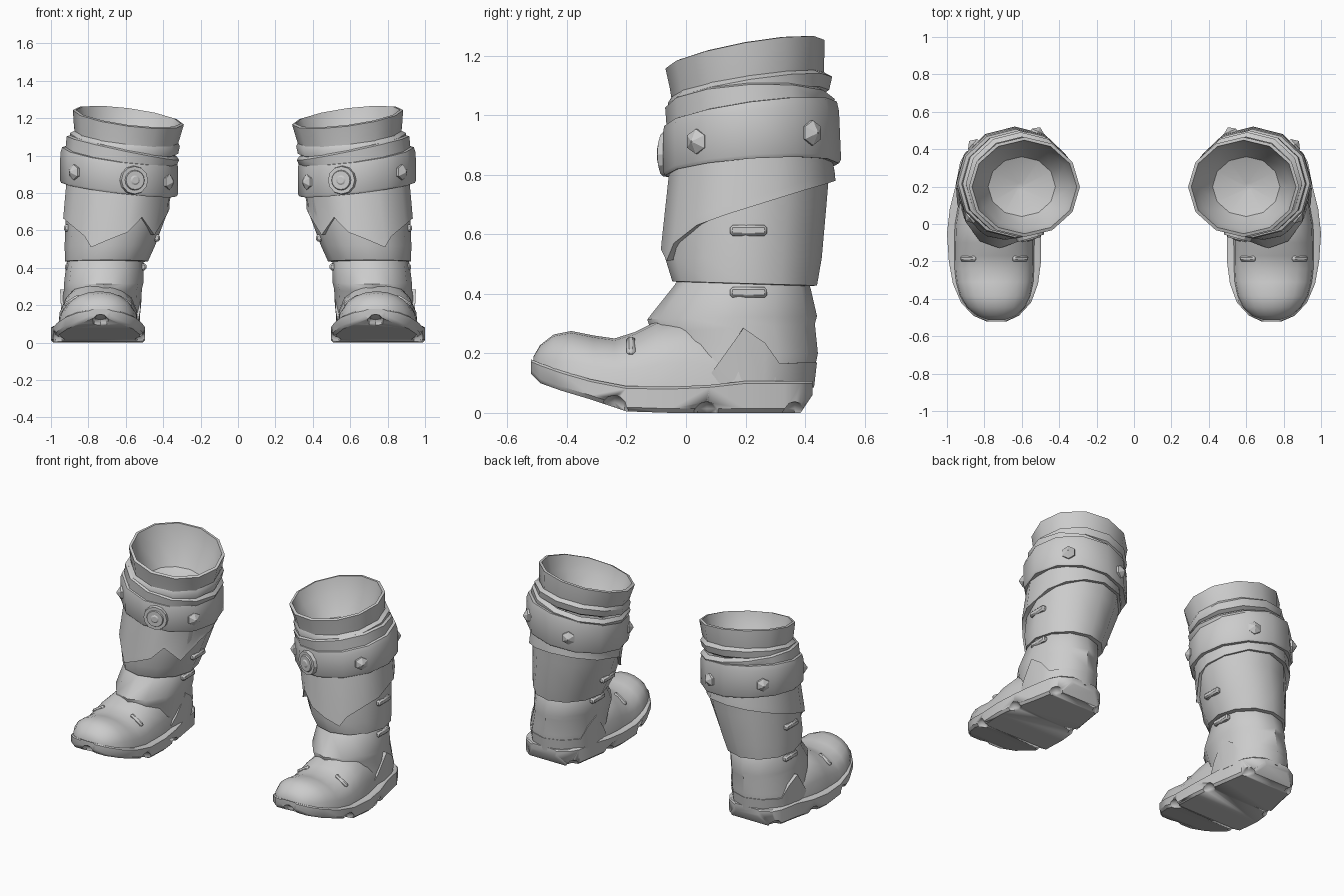
import bpy, bmesh
from math import sin, cos, radians, pi
from mathutils import Matrix, Vector


def finish(bm, name, angle=38, mirror=True):
    bmesh.ops.recalc_face_normals(bm, faces=bm.faces)
    me = bpy.data.meshes.new(name)
    bm.to_mesh(me)
    bm.free()
    me.shade_smooth()
    me.set_sharp_from_angle(angle=radians(angle))
    ob = bpy.data.objects.new(name, me)
    bpy.context.collection.objects.link(ob)
    if mirror:
        m = ob.modifiers.new("pair", 'MIRROR')
        m.use_mirror_merge = False
    return ob


def loft(name, rings, cap=(False, False), angle=38, mirror=True):
    """Skin a list of closed point rings."""
    bm = bmesh.new()
    rows = [[bm.verts.new(p) for p in r] for r in rings]
    for a, b in zip(rows, rows[1:]):
        for i in range(len(a)):
            j = (i + 1) % len(a)
            bm.faces.new((a[i], a[j], b[j], b[i]))
    if cap[0]:
        bm.faces.new(rows[0])
    if cap[1]:
        bm.faces.new(rows[-1])
    return finish(bm, name, angle, mirror)


def ring(z, cx, cy, rx, ry, sx=0, sy=0, angles=None):
    """Ellipse ring; sx and sy tilt it sideways and lengthwise."""
    pts = []
    for t in angles or range(0, 360, 30):
        dx, dy = rx * cos(radians(t)), ry * sin(radians(t))
        pts.append((cx + dx, cy + dy, z + sx * dx + sy * dy))
    return pts


def tube(name, specs, cap=(False, False)):
    return loft(name, [ring(*s) for s in specs], cap)


# upper cuff with the bowl inside it
tube("top_cuff", [
    (1.07, .60, .205, .27, .25, .12, .15),
    (1.12, .595, .205, .282, .259, .12, .12),
    (1.205, .586, .198, .297, .267, .13, .18),
    (1.209, .586, .198, .28, .25, .13, .18),
    (1.12, .59, .20, .25, .23, .12, .15),
    (1.00, .60, .20, .18, .16, .06, .08),
    (.95, .61, .20, .02, .02)], (False, True))

# slouched folds below the cuff
tube("upper_fold", [
    (1.105, .60, .21, .275, .255, .10, .15),
    (1.085, .605, .215, .294, .276, .12, .16),
    (1.045, .61, .213, .29, .268, .12, .15),
    (1.03, .61, .21, .26, .24, .12, .14)])
tube("lower_fold", [
    (1.055, .61, .21, .28, .26, .20, .06),
    (1.04, .615, .215, .301, .285, .21, .05),
    (.99, .625, .215, .298, .28, .14, .12),
    (.96, .625, .215, .27, .25, .12, .12)])

# wide belt
tube("belt", [
    (1.01, .63, .215, .28, .26, .13, .14),
    (1.005, .633, .217, .307, .29, .13, .14),
    (.975, .635, .218, .315, .296, .13, .13),
    (.83, .637, .222, .315, .299, .12, .07),
    (.818, .637, .222, .308, .292, .12, .07),
    (.825, .64, .215, .26, .25, .12, .07)])

# shin
tube("shin", [
    (.86, .63, .215, .285, .27),
    (.70, .648, .208, .272, .264),
    (.52, .685, .193, .242, .263),
    (.435, .703, .197, .222, .243, 0, -.03),
    (.43, .703, .195, .19, .20, 0, -.03)])

# ragged flap over the shin: hem angle and height pairs
hem = [(-68, .51), (-58, .57), (-36, .63), (-15, .665), (20, .72), (42, .75),
       (65, .77), (90, .78), (120, .77), (150, .74), (175, .72), (192, .69),
       (215, .575), (239, .67), (253, .59), (273, .55)]


def hem_ring(grow, lift=0):
    pts = []
    for t, z in hem:
        k = (.82 - z) / .3
        a = radians(t)
        pts.append((.637 + .045 * k + (.29 - .022 * k) * grow * cos(a),
                    .215 - .018 * k + (.285 - .008 * k) * grow * sin(a), z + lift))
    return pts


angs = [t for t, z in hem]
loft("ragged_flap", [ring(.86, .637, .217, .288, .27, .1, .06, angs),
                     hem_ring(1.01, .03), hem_ring(1.02), hem_ring(.9, .005)])

# ankle cover
tube("ankle", [
    (.46, .71, .19, .19, .21),
    (.425, .71, .19, .207, .228, 0, -.02),
    (.32, .718, .155, .212, .285, 0, .02),
    (.285, .722, .158, .208, .275, 0, .05),
    (.20, .73, .178, .212, .265),
    (.09, .738, .175, .208, .245)])

# vamp and rounded toe: y, centre x, half width, base z, top z
foot = [(-.512, .735, .055, .15, .19), (-.49, .735, .11, .13, .228),
        (-.445, .738, .16, .11, .263), (-.385, .742, .192, .10, .275),
        (-.31, .745, .21, .085, .26), (-.24, .747, .216, .07, .25),
        (-.17, .747, .217, .06, .272), (-.10, .747, .217, .06, .308),
        (0, .745, .215, .06, .33), (.12, .74, .20, .06, .29)]
loft("toe_upper", [[(cx + w * cos(pi * i / 10), y,
                     zb + (zt - zb) * abs(sin(pi * i / 10)) ** .75)
                    for i in range(11)] for y, cx, w, zb, zt in foot], (True, True))

# sole: y, inner x, outer x, bottom z, top z
sole_st = [(-.52, .68, .79, .13, .18), (-.49, .615, .86, .10, .167),
           (-.42, .55, .925, .075, .142), (-.32, .513, .968, .045, .113),
           (-.2, .497, .99, .005, .09), (-.05, .497, 1.0, 0, .088),
           (.08, .51, .985, 0, .094), (.2, .53, .955, 0, .107),
           (.33, .55, .93, 0, .107), (.385, .585, .9, 0, .107),
           (.425, .65, .83, .06, .107)]
sole = loft("sole", [[(l + .014, y, zb), (l, y, zb + .014), (l, y, zt - .008), (l + .012, y, zt),
                      (r - .012, y, zt), (r, y, zt - .008), (r, y, zb + .014), (r - .014, y, zb)]
                     for y, l, r, zb, zt in sole_st], (True, True), 35, False)

# tread notches cut into the sole edge
bm = bmesh.new()
for x, y, z in [(.975, -.24, .012), (.985, .07, -.01), (.91, .365, -.01), (.505, -.24, .012),
                (.51, .07, -.01), (.57, .365, -.01), (.735, -.515, .105)]:
    bmesh.ops.create_uvsphere(bm, u_segments=8, v_segments=6, radius=.048,
                              matrix=Matrix.Translation((x, y, z)))
cutter = finish(bm, "notch_cutter", mirror=False)
cutter.hide_render = True
cutter.hide_set(True)
cut = sole.modifiers.new("notches", 'BOOLEAN')
cut.operation = 'DIFFERENCE'
cut.object = cutter
sole.modifiers.new("pair", 'MIRROR').use_mirror_merge = False


# belt hardware
def on_belt(deg):
    a = radians(deg)
    dx, dy = .308 * cos(a), .291 * sin(a)
    out = Vector((dx, dy, 0)).normalized()
    pos = Vector((.636 + dx, .22 + dy, .9 + .11 * dx + .08 * dy))
    return pos, out, out.to_track_quat('Z', 'Y').to_matrix().to_4x4()


def cone(bm, pos, rot, n, r1, r2, depth):
    bmesh.ops.create_cone(bm, cap_ends=True, segments=n, radius1=r1, radius2=r2,
                          depth=depth, matrix=Matrix.Translation(pos) @ rot)


bm = bmesh.new()
for deg in (-39, 44, 113, 211):
    p, out, rot = on_belt(deg)
    cone(bm, p, rot, 6, .042, .042, .014)
    cone(bm, p + out * .019, rot, 6, .042, .003, .024)
finish(bm, "belt_studs", 20)

bm = bmesh.new()
p, out, rot = on_belt(-105)
cone(bm, p - out * .002, rot, 12, .08, .074, .036)
cone(bm, p + out * .016, rot, 16, .058, .05, .016)
cone(bm, p + out * .024, rot, 12, .034, .018, .01)
finish(bm, "belt_medallion", 25)


# stitched tabs: centre, size, yaw, roll
def tabs(name, items):
    bm = bmesh.new()
    for pos, size, yaw, roll in items:
        m = (Matrix.Translation(pos) @ Matrix.Rotation(radians(yaw), 4, 'Z')
             @ Matrix.Rotation(radians(roll), 4, 'Y') @ Matrix.Diagonal((*size, 1)))
        bmesh.ops.create_cube(bm, size=1, matrix=m)
    bmesh.ops.bevel(bm, geom=bm.edges[:], offset=.009, segments=1, affect='EDGES')
    finish(bm, name)


side = (.035, .125, .036)
tabs("side_tabs", [((.913, .21, .613), side, 0, 0), ((.908, .21, .405), side, 0, 0),
                   ((.434, .2, .56), side, 0, 0), ((.508, .2, .405), side, 0, 0)])
tabs("toe_tabs", [((.885, -.185, .222), (.095, .03, .03), 0, 32),
                  ((.61, -.185, .222), (.095, .03, .03), 0, -32)])

# jagged heel patch: angle and top height pairs
heel = [(-24, .11), (-14, .17), (4, .285), (20, .235), (32, .165), (60, .17), (90, .17),
        (120, .17), (148, .165), (160, .235), (176, .285), (194, .17), (204, .11)]
bm = bmesh.new()
rows = []
for t, z in heel:
    c, s = cos(radians(t)), sin(radians(t))
    rows.append([bm.verts.new((.734 + r * c, .175 + (r + .047) * s, h))
                 for r, h in ((.195, z), (.218, z), (.208, .085), (.19, .085))])
for a, b in zip(rows, rows[1:]):
    for i in range(4):
        bm.faces.new((a[i], a[(i + 1) % 4], b[(i + 1) % 4], b[i]))
finish(bm, "heel_patch")
